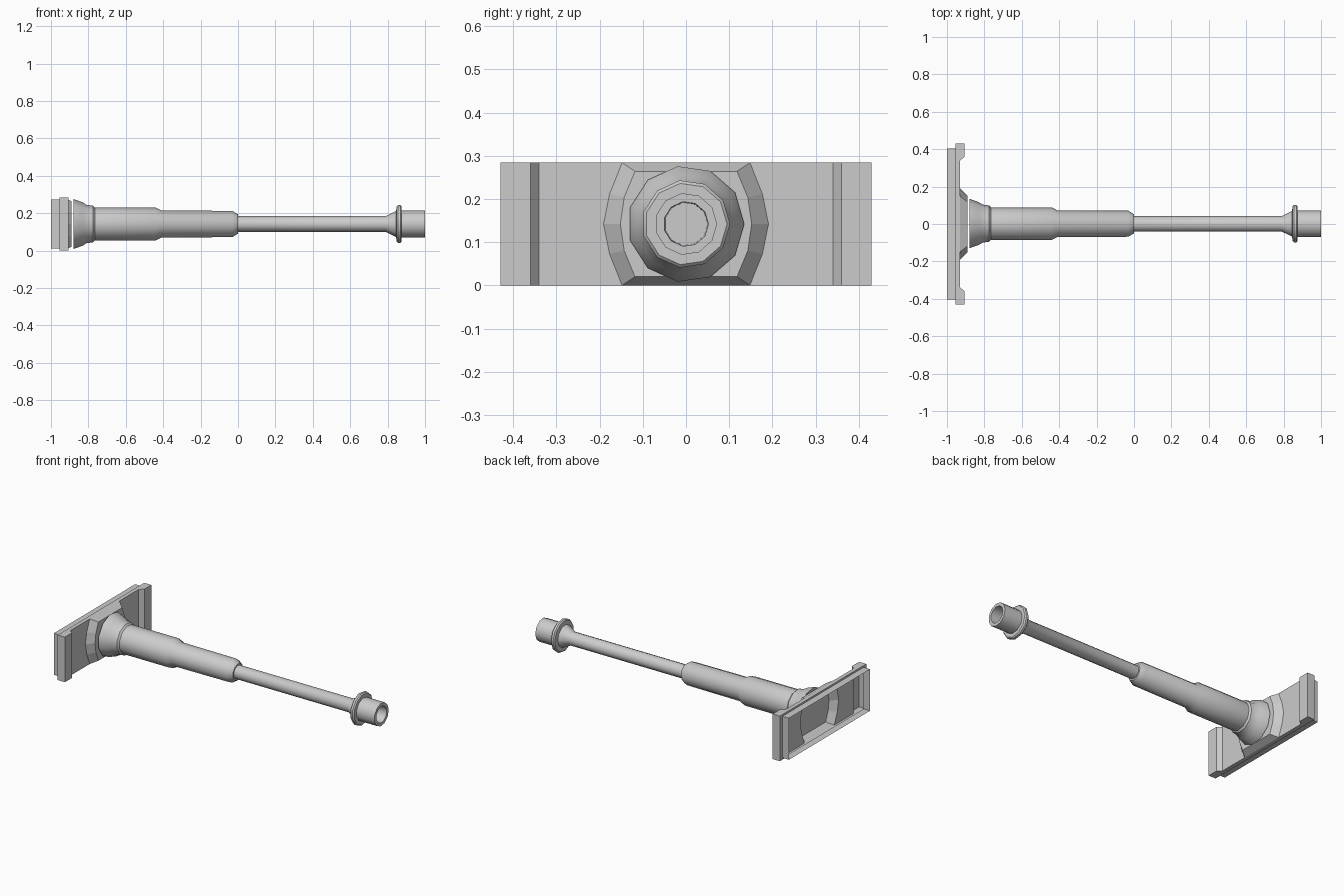
import bpy, bmesh
from math import cos, sin, pi, radians

if "Cube" in bpy.data.objects:
    bpy.data.objects.remove(bpy.data.objects["Cube"])

AXIS_Z = 0.142
H = 0.284
SIDES = 11


def finish(name, bm, smooth=False):
    bmesh.ops.remove_doubles(bm, verts=bm.verts, dist=1e-5)
    bmesh.ops.recalc_face_normals(bm, faces=bm.faces)
    me = bpy.data.meshes.new(name)
    bm.to_mesh(me)
    bm.free()
    ob = bpy.data.objects.new(name, me)
    bpy.context.collection.objects.link(ob)
    if smooth:
        bpy.context.view_layer.objects.active = ob
        ob.select_set(True)
        bpy.ops.object.shade_smooth_by_angle(angle=radians(36))
        ob.select_set(False)
    return ob


def lathe(name, profile, cap_start=True, cap_end=True):
    """Turn (x, radius) points around the long axis."""
    bm = bmesh.new()
    rings = [[bm.verts.new((x, r * cos(2 * pi * i / SIDES), AXIS_Z + r * sin(2 * pi * i / SIDES)))
              for i in range(SIDES)] for x, r in profile]
    for a, b in zip(rings, rings[1:]):
        for i in range(SIDES):
            j = (i + 1) % SIDES
            bm.faces.new((a[i], a[j], b[j], b[i]))
    if cap_start:
        bm.faces.new(rings[0])
    if cap_end:
        bm.faces.new(rings[-1])
    return finish(name, bm, True)


def face(bm, pts):
    bm.faces.new([bm.verts.new(p) for p in pts])


# Stepped barrel with flared root
lathe("barrel", [(-0.88, 0.135), (-0.83, 0.117), (-0.81, 0.104), (-0.775, 0.099),
                 (-0.765, 0.089), (-0.44, 0.089), (-0.41, 0.073), (-0.03, 0.071),
                 (0.0, 0.052), (0.0, 0.042), (0.79, 0.042), (0.845, 0.07)], cap_end=False)

# Muzzle with collar and bore
lathe("muzzle", [(0.845, 0.07), (0.848, 0.095), (0.855, 0.102), (0.868, 0.102),
                 (0.875, 0.095), (0.875, 0.072), (1.0, 0.072), (1.0, 0.052),
                 (0.9, 0.05)], cap_start=False)

# Mounting plate: hollow shell, open at the back, with a raised boss in the middle
bm = bmesh.new()
XB, XS, XP, XL, XC = -1.0, -0.955, -0.93, -0.905, -0.89
outer = [(0.148, 0), (0.177, 0.073), (0.191, 0.142), (0.177, 0.211), (0.148, H)]
inner = [(0.118, 0.02), (0.143, 0.08), (0.152, 0.142), (0.143, 0.204), (0.118, H - 0.02)]
lip = [(XS, 0.43), (XL, 0.43), (XL, 0.36), (XP, 0.34)]

for s in (1, -1):
    # Lip side walls and chamfer
    for (xa, ya), (xb, yb) in zip(lip, lip[1:]):
        face(bm, [(xa, s * ya, 0), (xb, s * yb, 0), (xb, s * yb, H), (xa, s * ya, H)])
    # Flat panel beside the boss
    face(bm, [(XP, s * 0.34, H), (XP, s * 0.34, 0)] + [(XP, s * y, z) for y, z in outer])
    # Sloped boss side
    for i in range(4):
        face(bm, [(XP, s * outer[i][0], outer[i][1]), (XP, s * outer[i + 1][0], outer[i + 1][1]),
                  (XC, s * inner[i + 1][0], inner[i + 1][1]), (XC, s * inner[i][0], inner[i][1])])

# Boss front face
face(bm, [(XC, y, z) for y, z in inner] + [(XC, -y, z) for y, z in reversed(inner)])

# Top and bottom edges with boss slopes
for k, z in ((0, 0), (-1, H)):
    half = lip + [(XP, outer[k][0])]
    face(bm, [(x, y, z) for x, y in half] + [(x, -y, z) for x, y in reversed(half)])
    yo, yi, zi = outer[k][0], inner[k][0], inner[k][1]
    face(bm, [(XP, yo, z), (XP, -yo, z), (XC, -yi, zi), (XC, yi, zi)])

# Inset rear rim and the step that joins it
signs = [(-1, -1), (1, -1), (1, 1), (-1, 1)]
big = [(a * 0.43, AXIS_Z + b * H / 2) for a, b in signs]
small = [(a * 0.404, AXIS_Z + b * 0.131) for a, b in signs]
for i in range(4):
    j = (i + 1) % 4
    face(bm, [(XS, *big[i]), (XS, *big[j]), (XS, *small[j]), (XS, *small[i])])
    face(bm, [(XS, *small[i]), (XS, *small[j]), (XB, *small[j]), (XB, *small[i])])
finish("mounting_plate", bm)
